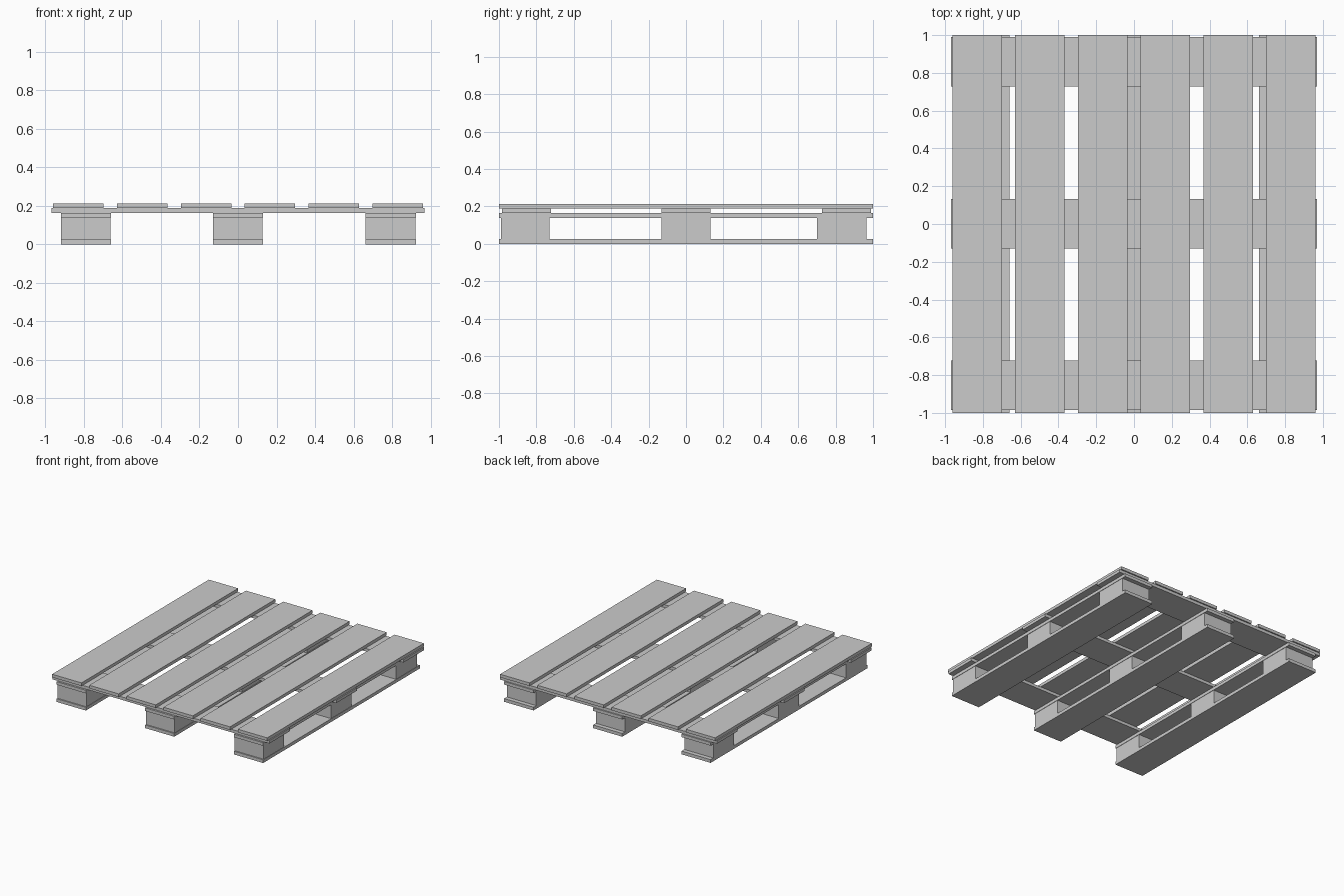
import bpy

if "Cube" in bpy.data.objects:
    bpy.data.objects.remove(bpy.data.objects["Cube"])


def box(name, x, y, z):
    """Axis-aligned board from (min, max) ranges."""
    bpy.ops.mesh.primitive_cube_add(
        size=1, location=[(a + b) / 2 for a, b in (x, y, z)])
    ob = bpy.context.object
    ob.name = name
    ob.scale = [b - a for a, b in (x, y, z)]
    bpy.ops.object.transform_apply(location=False, rotation=False, scale=True)
    return ob


# Height levels of the stacked layers
Z_BOTTOM, Z_BLOCK, Z_STRINGER, Z_CROSS, Z_TOP = 0.026, 0.139, 0.164, 0.188, 0.213

# Three runners: bottom board, spacer blocks, upper stringer
for side, x in (("left", (-0.92, -0.66)), ("middle", (-0.13, 0.13)),
                ("right", (0.663, 0.925))):
    box(f"{side}_bottom_board", x, (-1, 1), (0, Z_BOTTOM))
    box(f"{side}_stringer_board", x, (-1, 1), (Z_BLOCK, Z_STRINGER))
    xb = (x[0], x[1] - 0.003)
    for place, y in (("front", (-0.99, -0.73)), ("centre", (-0.13, 0.13)),
                     ("back", (0.70, 0.965))):
        box(f"{side}_{place}_block", xb, y, (Z_BOTTOM, Z_BLOCK))

# Cross boards
for place, y in (("front", (-0.985, -0.722)), ("centre", (-0.13, 0.132)),
                 ("back", (0.727, 0.99))):
    box(f"{place}_cross_board", (-0.97, 0.97), y, (Z_STRINGER, Z_CROSS))

# Top deck planks
for i in range(6):
    cx = -0.83 + i * 0.332
    box(f"deck_plank_{i + 1}", (cx - 0.131, cx + 0.131), (-1, 1), (Z_CROSS, Z_TOP))
